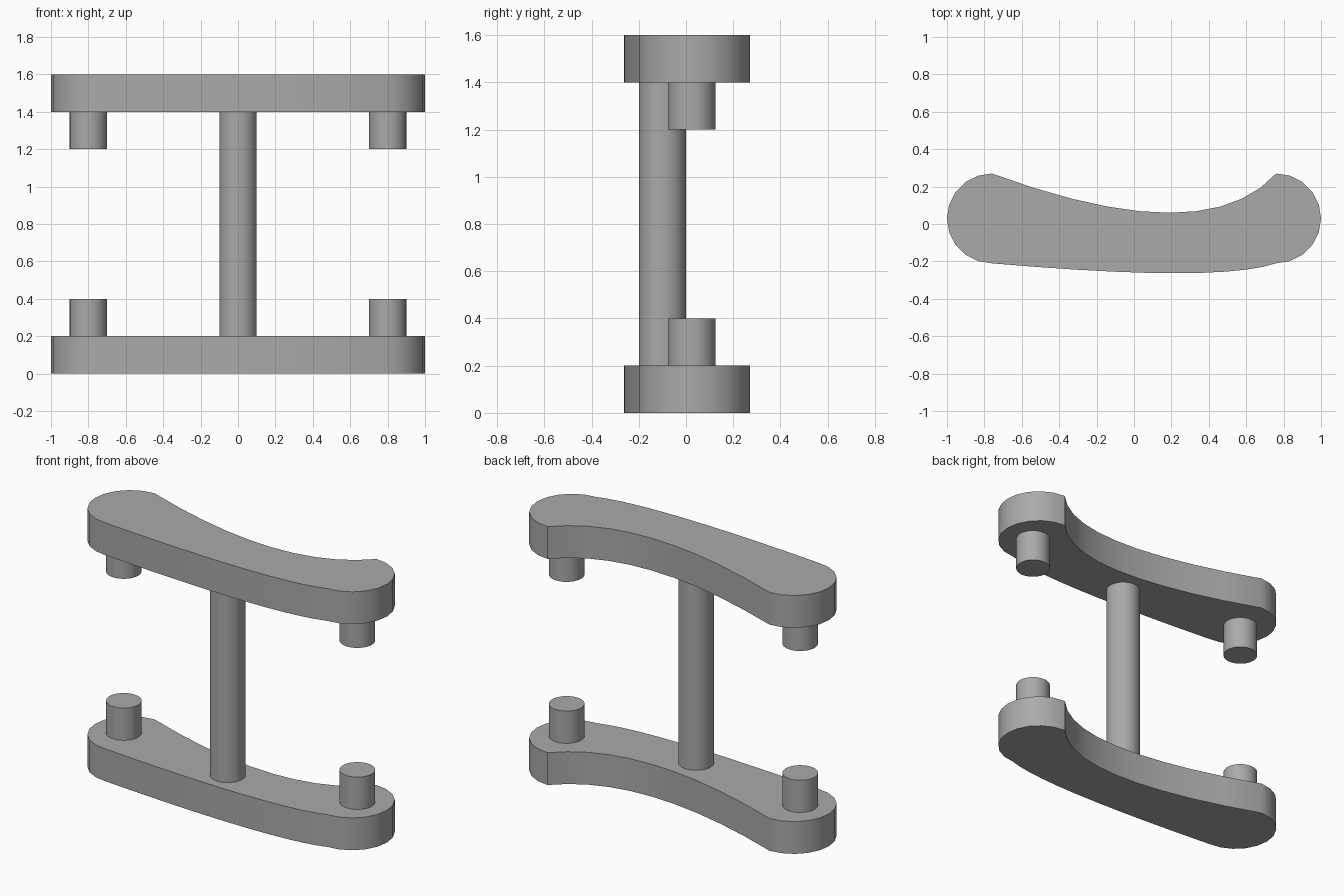
import bpy, bmesh, math
from mathutils import Vector

cube = bpy.data.objects.get("Cube")
if cube:
    bpy.data.objects.remove(cube, do_unlink=True)

grey = bpy.data.materials.new("plain grey")
grey.use_nodes = True
grey.diffuse_color = (0.4, 0.4, 0.4, 1)
grey.node_tree.nodes["Principled BSDF"].inputs["Base Color"].default_value = (0.4, 0.4, 0.4, 1)

END_X, END_Y, END_R, STEPS = 0.76, 0.03, 0.24, 10


def finish(obj):
    """Give the part its colour and smooth its rounded sides."""
    obj.data.materials.append(grey)
    bpy.ops.object.select_all(action='DESELECT')
    obj.select_set(True)
    bpy.context.view_layer.objects.active = obj
    bpy.ops.object.shade_smooth_by_angle(angle=math.radians(30))


def sweep(start, control, end):
    """Inner points of a quadratic curve."""
    a, b, c = Vector(start), Vector(control), Vector(end)
    ts = [i / STEPS for i in range(1, STEPS)]
    return [a * (1 - t) ** 2 + b * 2 * t * (1 - t) + c * t * t for t in ts]


def round_end(x, start):
    """Half circle, counter-clockwise from the start angle."""
    angles = [start + math.pi * i / STEPS for i in range(STEPS + 1)]
    return [Vector((x + END_R * math.cos(a), END_Y + END_R * math.sin(a))) for a in angles]


def curved_bar(name, z, height):
    right = round_end(END_X, -math.pi / 2)
    left = round_end(-END_X, math.pi / 2)
    outline = right + sweep(right[-1], (0.38, -0.15), left[0])
    outline += left + sweep(left[-1], (0.45, -0.316), right[0])
    bm = bmesh.new()
    base = bm.faces.new([bm.verts.new((p.x, p.y, z)) for p in outline])
    top = bmesh.ops.extrude_face_region(bm, geom=[base])["geom"]
    bmesh.ops.translate(bm, vec=(0, 0, height),
                        verts=[v for v in top if isinstance(v, bmesh.types.BMVert)])
    bmesh.ops.recalc_face_normals(bm, faces=bm.faces)
    mesh = bpy.data.meshes.new(name)
    bm.to_mesh(mesh)
    bm.free()
    obj = bpy.data.objects.new(name, mesh)
    bpy.context.collection.objects.link(obj)
    finish(obj)


def rod(name, x, y, low, high):
    bpy.ops.mesh.primitive_cylinder_add(vertices=32, radius=0.1, depth=high - low,
                                        location=(x, y, (low + high) / 2))
    obj = bpy.context.object
    obj.name = name
    finish(obj)


# Matching curved bars, each with a pin near either end
for level, bar_z, pin_z in (("lower", 0, 0.2), ("upper", 1.4, 1.2)):
    curved_bar(level + "_bar", bar_z, 0.2)
    for side, x in (("left", 0.8), ("right", -0.8)):
        rod(f"{level}_{side}_pin", x, 0.025, pin_z, pin_z + 0.2)

# Post joining the bars
rod("centre_post", 0, -0.1, 0.2, 1.4)
